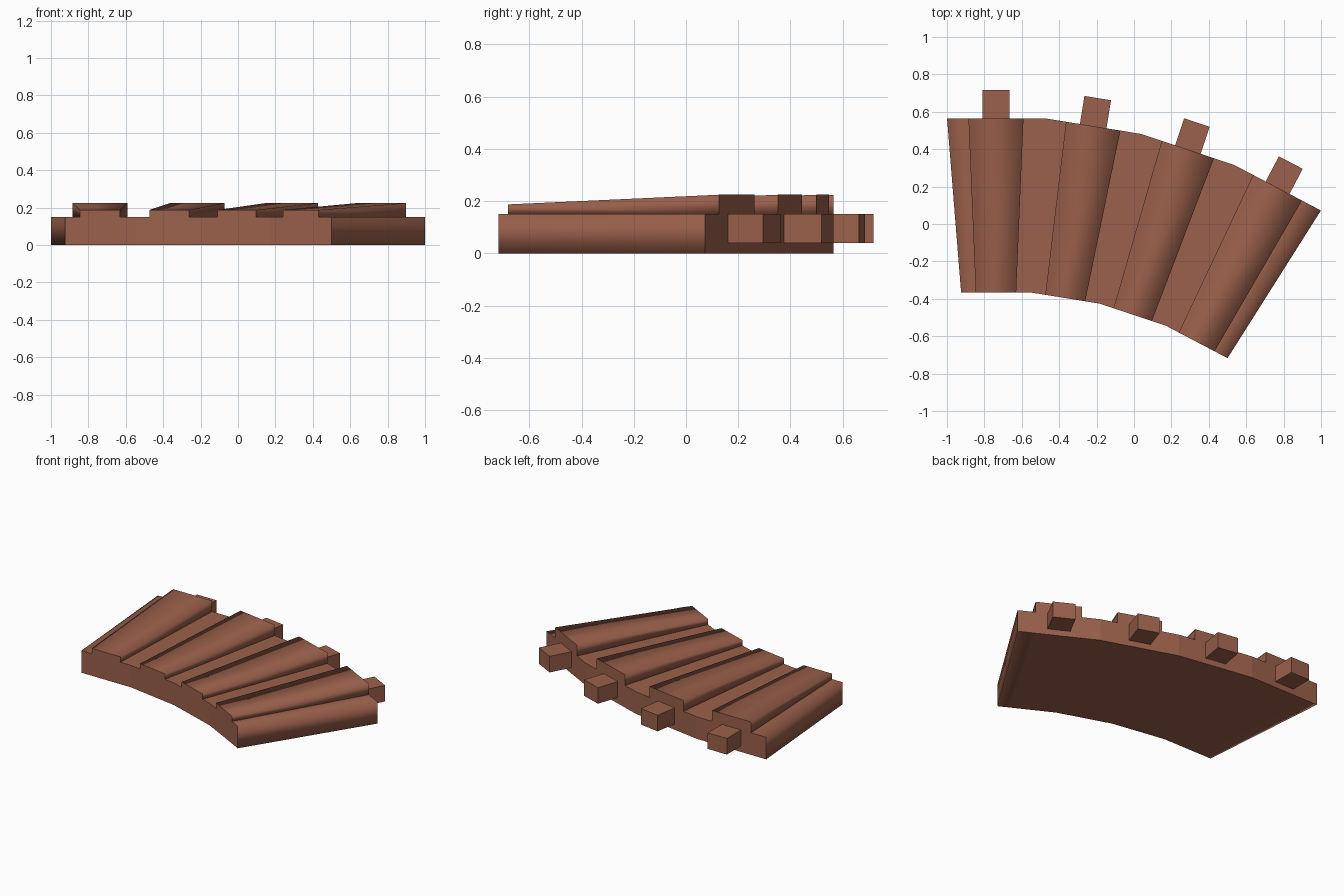
import bpy, math

if "Cube" in bpy.data.objects:
    bpy.data.objects.remove(bpy.data.objects["Cube"])

STEP = math.radians(360 / 39)        # angle covered by one segment
R_BACK, R_FRONT = 3.24, 2.309        # flat-to-centre distances of the arc
CX, CY = -0.738, -2.675              # arc centre
BASE_TOP = 0.15

clay = bpy.data.materials.new("terracotta")
clay.diffuse_color = (0.33, 0.118, 0.072, 1)
clay.use_nodes = True
clay.node_tree.nodes["Principled BSDF"].inputs["Base Color"].default_value = clay.diffuse_color


def place(seg, u, r, z):
    """Point at sideways offset u and radius r in the frame of one segment."""
    a = seg * STEP
    return (CX + u * math.cos(a) + r * math.sin(a),
            CY - u * math.sin(a) + r * math.cos(a), z)


def loft(name, front, back, smooth, bottom_count):
    """Join two matching closed rings; flat end faces, optional smooth band.
    Rings run left to right on top, then right to left underneath."""
    n = len(front)
    m = bottom_count
    faces = []
    for i in range(n):
        j = (i + 1) % n
        faces.append((i, j, n + j, n + i))
    # end caps as quads between the top row and the bottom row
    caps = []
    for i in range(m - 1):
        a, b, c, d = i, i + 1, n - 2 - i, n - 1 - i
        caps += [(d, c, b, a), (n + a, n + b, n + c, n + d)]
    me = bpy.data.meshes.new(name)
    me.from_pydata(front + back, [], faces + caps)
    for k, p in enumerate(me.polygons):
        p.use_smooth = smooth and k < n
    me.materials.append(clay)
    me.validate()
    me.update()
    ob = bpy.data.objects.new(name, me)
    bpy.context.collection.objects.link(ob)
    return ob


def box(name, seg, wf, wb, rf, rb, z0, zf, zb, smooth):
    """Tapered block: half widths and top heights differ front to back."""
    def ring(w, r, zt):
        return [place(seg, -w, r, zt), place(seg, w, r, zt),
                place(seg, w, r, z0), place(seg, -w, r, z0)]
    return loft(name, ring(wf, rf, zf), ring(wb, rb, zb), smooth, 2)


RIDGE_F, RIDGE_B = 0.108, 0.147

# curved base plate, one continuous strip of four segments
def base_ring(r, ridge):
    half = r * math.tan(STEP / 2)
    pts = [(0, -half)]
    for s in range(4):
        pts += [(s, -ridge), (s, ridge), (s, half)]
    top = [place(s, u, r, BASE_TOP) for s, u in pts]
    low = [place(s, u, r, 0) for s, u in reversed(pts)]
    return top + low

loft("base_plate", base_ring(R_FRONT, RIDGE_F), base_ring(R_BACK, RIDGE_B), True, 13)

# raised ridge and rear tab on every segment
for s in range(4):
    box(f"ridge_{s + 1}", s, RIDGE_F, RIDGE_B, R_FRONT, R_BACK,
        BASE_TOP, 0.187, 0.224, True)
    box(f"rear_tab_{s + 1}", s, 0.072, 0.072, R_BACK - 0.01, R_BACK + 0.152,
        0.04, BASE_TOP - 0.0005, BASE_TOP - 0.0005, False)
